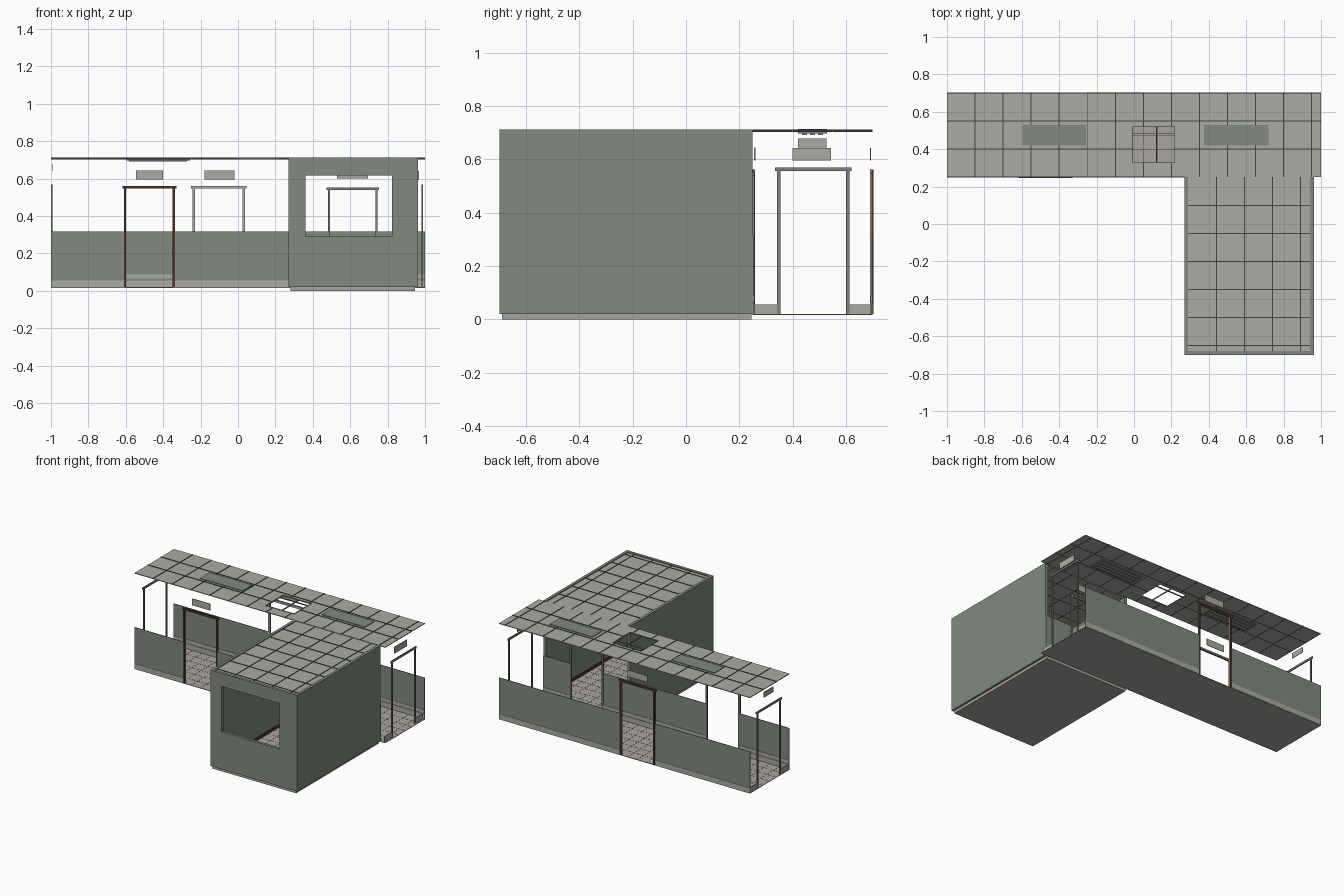
import bpy
import bmesh
from mathutils import Matrix, Vector

if "Cube" in bpy.data.objects:
    bpy.data.objects.remove(bpy.data.objects["Cube"], do_unlink=True)


def material(name, rgb):
    m = bpy.data.materials.new(name)
    m.use_nodes = True
    m.diffuse_color = (*rgb, 1)
    m.node_tree.nodes["Principled BSDF"].inputs["Base Color"].default_value = (*rgb, 1)
    return m


WALL = material("grey green wall", (0.22, 0.255, 0.215))
PANEL = material("light grey panel", (0.4, 0.41, 0.37))
FLOOR = material("warm grey floor", (0.4, 0.38, 0.35))
STEEL = material("mid grey frame", (0.22, 0.22, 0.2))
BROWN = material("dark brown trim", (0.09, 0.035, 0.02))
JOINT = material("dark joint", (0.06, 0.06, 0.055))


def part(name, mat, *boxes):
    """One object from boxes given as (x0, x1, y0, y1, z0, z1)."""
    bm = bmesh.new()
    for x0, x1, y0, y1, z0, z1 in boxes:
        size = Vector((x1 - x0, y1 - y0, z1 - z0))
        mid = Vector((x0 + x1, y0 + y1, z0 + z1)) / 2
        bmesh.ops.create_cube(bm, size=1, matrix=Matrix.Translation(mid) @ Matrix.Diagonal((*size, 1)))
    mesh = bpy.data.meshes.new(name)
    bm.to_mesh(mesh)
    bm.free()
    mesh.materials.append(mat)
    obj = bpy.data.objects.new(name, mesh)
    bpy.context.collection.objects.link(obj)
    return obj


def spaced(a, b, step):
    """Positions from a towards b, strictly inside."""
    n = int(abs(b - a) / abs(step) - 0.01)
    return [a + step * (i + 1) for i in range(n)]


def joints(x0, x1, y0, y1, z, step, w, h, y_from_top=False):
    """Crossing thin strips over a rectangle."""
    xs = spaced(x0, x1, step)
    ys = spaced(y1, y0, -step) if y_from_top else spaced(y0, y1, step)
    return ([(x - w, x + w, y0, y1, z, z + h) for x in xs]
            + [(x0, x1, y - w, y + w, z, z + h) for y in ys])


# Main dimensions
F, B = 0.25, 0.70            # corridor front and back
RL, RR, RF = 0.27, 0.962, -0.70   # room left, right, front
BASE, HALF, TOP = 0.02, 0.317, 0.712
T = 0.004                    # corridor wall thickness
FRONT_DOOR, BACK_DOOR, ROOM_DOOR = (-0.61, -0.337), (-0.243, 0.037), (0.48, 0.747)

# Floors
part("corridor_floor", FLOOR, (-1, 1, F, B, BASE - 0.004, BASE))
part("room_floor", FLOOR, (RL + 0.01, RR - 0.015, RF + 0.01, F - 0.004, 0, BASE))
part("floor_joints", JOINT,
     *joints(-1, 1, F, B, BASE, 0.075, 0.0008, 0.0006),
     *joints(RL + 0.02, RR - 0.02, RF + 0.02, F, BASE, 0.075, 0.0008, 0.0006))

# Low corridor walls, skirtings and inner rails, broken at the doors
front_runs = [(-1, FRONT_DOOR[0]), (FRONT_DOOR[1], ROOM_DOOR[0]), (ROOM_DOOR[1], RR)]
back_runs = [(-1, BACK_DOOR[0]), (BACK_DOOR[1], 1)]
part("front_low_wall", WALL, *[(a, b, F, F + T, BASE, HALF) for a, b in front_runs])
part("back_low_wall", WALL, *[(a, b, B - T, B, BASE, HALF) for a, b in back_runs])
skirts, rails = [], []
for runs, y in ((front_runs, F + T / 2), (back_runs, B - T / 2)):
    inward = 1 if y < 0.5 else -1
    for a, b in runs:
        skirts.append((a, b, y - T, y + T, BASE, 0.056))
        ya, yb = sorted((y, y + inward * 0.005))
        rails.append((a, b, ya, yb, 0.066, 0.088))
for x in (-0.995, 0.985):
    for a, b in ((F + 0.008, 0.342), (0.613, B - 0.008)):
        skirts.append((x - 0.003, x + 0.003, a, b, BASE, 0.056))
part("skirting", PANEL, *skirts)
part("bumper_rail", PANEL, *rails)


def frame_boxes(a, b, d0, d1, top, w, along_x=True):
    """Two jambs and a slightly wider header."""
    out = []
    for u0, u1, z0, z1 in ((a, a + w, BASE, top), (b - w, b, BASE, top),
                           (a - 0.008, b + 0.008, top - w, top + 0.002)):
        out.append((u0, u1, d0, d1, z0, z1) if along_x else (d0, d1, u0, u1, z0, z1))
    return out


# Door frames: brown outside, grey inside
part("front_door_frame_outer", BROWN, *frame_boxes(*FRONT_DOOR, F - 0.004, F + 0.003, 0.56, 0.012))
part("front_door_frame_inner", STEEL, *frame_boxes(*FRONT_DOOR, F + 0.003, F + 0.009, 0.56, 0.012))
part("back_door_frame_outer", BROWN, *frame_boxes(*BACK_DOOR, B - 0.003, B + 0.003, 0.56, 0.012))
part("back_door_frame_inner", PANEL, *frame_boxes(*BACK_DOOR, B - 0.009, B - 0.003, 0.56, 0.014))
part("room_door_frame", STEEL, *frame_boxes(*ROOM_DOOR, F - 0.003, F + 0.008, 0.55, 0.012))
for side, x in (("left", -0.995), ("right", 0.985)):
    part(side + "_end_frame", STEEL, *frame_boxes(0.342, 0.613, x - 0.004, x + 0.004, 0.568, 0.012, False))

# Hanging signs above the doors
part("door_signs", PANEL,
     (-0.545, -0.402, F + 0.006, F + 0.010, 0.595, 0.643),
     (-0.18, -0.02, B - 0.010, B - 0.006, 0.595, 0.643),
     (0.53, 0.695, F + 0.006, F + 0.010, 0.60, 0.645),
     (-0.992, -0.988, 0.42, 0.527, 0.64, 0.678),
     (0.963, 0.967, 0.40, 0.545, 0.595, 0.642))

# Room walls with a front window
WX0, WX1, WZ0, WZ1 = 0.36, 0.823, 0.29, 0.617
part("room_side_walls", WALL,
     (RL, RL + 0.02, RF, F, BASE, TOP), (RR - 0.02, RR, RF, F, BASE, TOP))
part("room_front_wall", WALL,
     (RL, WX0, RF, RF + 0.02, BASE, TOP), (WX1, RR, RF, RF + 0.02, BASE, TOP),
     (WX0, WX1, RF, RF + 0.02, BASE, WZ0), (WX0, WX1, RF, RF + 0.02, WZ1, TOP))
part("room_skirting", BROWN,
     (RL + 0.02, RL + 0.026, RF + 0.02, F - 0.01, BASE, 0.04),
     (RR - 0.026, RR - 0.02, RF + 0.02, F - 0.01, BASE, 0.04))

# Tiled ceilings, the corridor one with an open hatch
HX0, HX1, HY0, HY1 = -0.01, 0.22, 0.325, 0.525
CZ0, CZ1 = 0.704, 0.709
part("corridor_ceiling", PANEL,
     (-1, HX0, F, B, CZ0, CZ1), (HX1, 1, F, B, CZ0, CZ1),
     (HX0, HX1, F, HY0, CZ0, CZ1), (HX0, HX1, HY1, B, CZ0, CZ1))
part("room_ceiling", PANEL, (RL + 0.02, RR - 0.02, RF + 0.02, F, CZ0 - 0.004, CZ1 - 0.004))

bars = []
for x0, x1, y0, y1, z0, z1 in joints(-1, 1, F, B, CZ0 - 0.001, 0.15, 0.0025, 0.009):
    if x1 - x0 < 0.1 and HX0 < x0 < HX1:
        bars += [(x0, x1, y0, HY0, z0, z1), (x0, x1, HY1, y1, z0, z1)]
    elif x1 - x0 > 0.1 and HY0 < y0 < HY1:
        bars += [(x0, HX0, y0, y1, z0, z1), (HX1, x1, y0, y1, z0, z1)]
    else:
        bars.append((x0, x1, y0, y1, z0, z1))
part("corridor_ceiling_bars", JOINT, *bars)
part("room_ceiling_bars", JOINT,
     *joints(RL + 0.02, RR - 0.02, RF + 0.02, F, CZ0 - 0.005, 0.15, 0.0025, 0.009, True))
part("hatch_rim", STEEL,
     (HX0, HX1, HY0, HY0 + 0.004, CZ0, TOP), (HX0, HX1, HY1 - 0.004, HY1, CZ0, TOP),
     (HX0, HX0 + 0.004, HY0, HY1, CZ0, TOP), (HX1 - 0.004, HX1, HY0, HY1, CZ0, TOP),
     (0.118, 0.122, HY0, HY1, CZ0, TOP), (HX0, HX1, 0.483, 0.487, CZ0, TOP))

# Recessed ceiling lights with tubes underneath
for side, x0, x1 in (("left", -0.597, -0.257), ("right", 0.375, 0.718)):
    part(side + "_light_housing", WALL, (x0, x1, 0.42, 0.53, 0.697, 0.714))
    part(side + "_light_tubes", PANEL,
         *[(x0 + 0.015, x1 - 0.015, y - 0.009, y + 0.009, 0.692, 0.697) for y in (0.445, 0.475, 0.505)])
